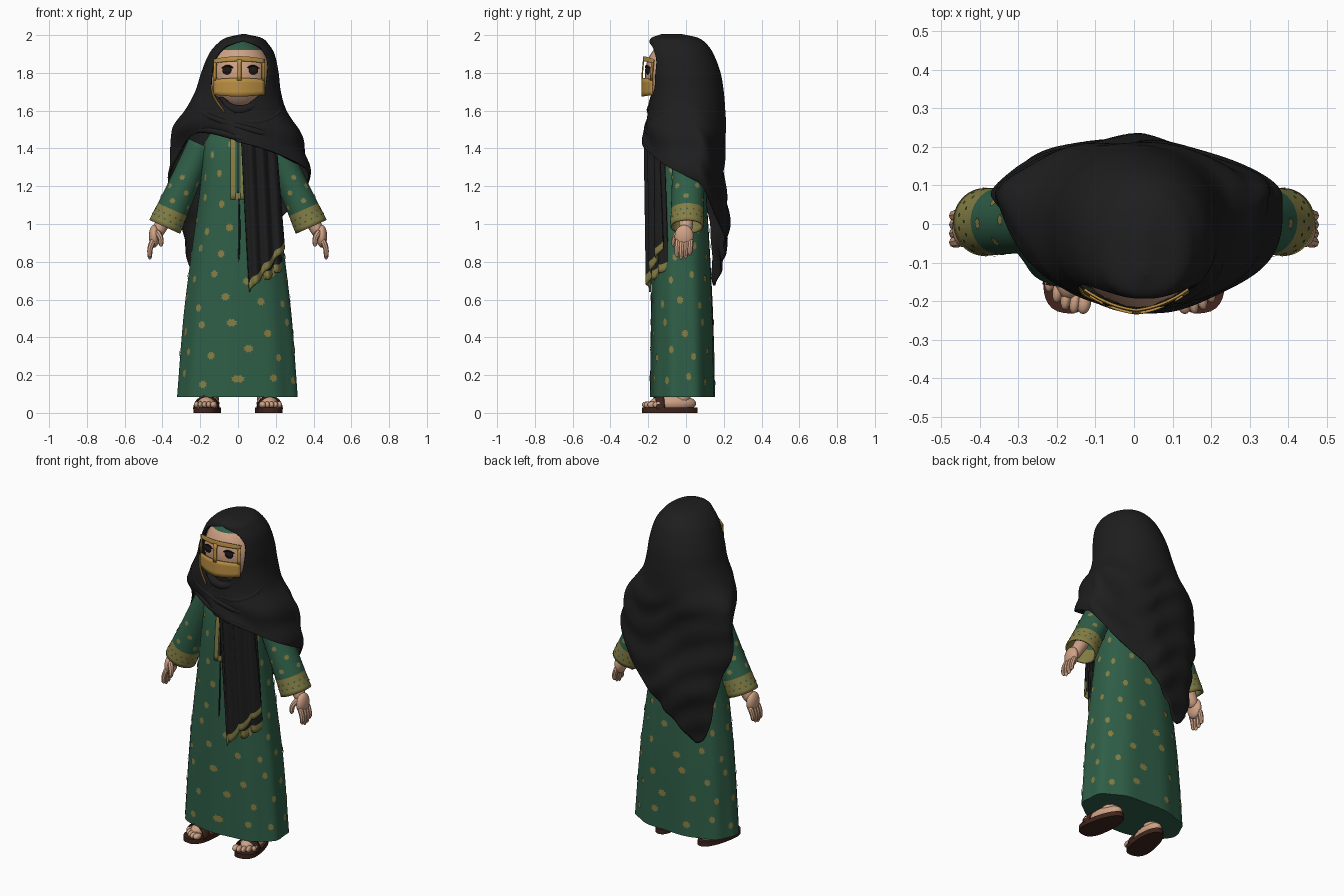
import bpy, bmesh, math
from math import sin, cos, pi, radians
from mathutils import Vector

if "Cube" in bpy.data.objects:
    bpy.data.objects.remove(bpy.data.objects["Cube"])


def material(name, *rgb):
    m = bpy.data.materials.new(name)
    m.use_nodes = True
    m.diffuse_color = (*rgb, 1)
    b = m.node_tree.nodes["Principled BSDF"]
    b.inputs["Base Color"].default_value = (*rgb, 1)
    b.inputs["Roughness"].default_value = 0.8
    return m


GREEN = material("robe green", 0.028, 0.112, 0.063)
OLIVE = material("olive gold trim", 0.235, 0.21, 0.058)
GOLD = material("mask gold", 0.5, 0.28, 0.055)
BLACK = material("veil black", 0.013, 0.013, 0.013)
SKIN = material("skin", 0.62, 0.36, 0.235)
BROWN = material("sandal brown", 0.05, 0.018, 0.012)
DARK = material("eye dark", 0.012, 0.009, 0.008)


def finish(name, bm, mats, thick=0):
    bmesh.ops.remove_doubles(bm, verts=bm.verts, dist=1e-5)
    bmesh.ops.recalc_face_normals(bm, faces=bm.faces)
    me = bpy.data.meshes.new(name)
    bm.to_mesh(me)
    bm.free()
    ob = bpy.data.objects.new(name, me)
    bpy.context.collection.objects.link(ob)
    for m in mats:
        me.materials.append(m)
    bpy.ops.object.select_all(action='DESELECT')
    ob.select_set(True)
    bpy.context.view_layer.objects.active = ob
    bpy.ops.object.shade_smooth_by_angle(angle=radians(40))
    if thick:
        mod = ob.modifiers.new("thickness", 'SOLIDIFY')
        mod.thickness, mod.offset = thick, 0
    return ob


def grid(name, f, nu, nv, mats, wrap=True, rule=None, caps=(), thick=0):
    """Surface f(u, v); rule(u, v) gives the material index."""
    bm = bmesh.new()
    n = nu if wrap else nu + 1
    rows = [[bm.verts.new(f(i / nu, j / nv)) for i in range(n)] for j in range(nv + 1)]
    for j in range(nv):
        for i in range(nu):
            k = (i + 1) % n
            fc = bm.faces.new((rows[j][i], rows[j][k], rows[j + 1][k], rows[j + 1][i]))
            if rule:
                fc.material_index = rule((i + .5) / nu, (j + .5) / nv)
    for c in caps:
        bm.faces.new(rows[c])
    return finish(name, bm, mats, thick)


def spline(tab, t):
    """Smooth interpolation of rows keyed by their first, rising value."""
    t = min(max(t, tab[0][0]), tab[-1][0])
    n = len(tab)
    i = max(k for k in range(n - 1) if tab[k][0] <= t)
    h = tab[i + 1][0] - tab[i][0]
    s = (t - tab[i][0]) / h

    def slope(k, c):
        a, b = tab[max(k - 1, 0)], tab[min(k + 1, n - 1)]
        return (b[c] - a[c]) / (b[0] - a[0]) * h
    return [(2*s**3 - 3*s*s + 1) * tab[i][c] + (3*s*s - 2*s**3) * tab[i + 1][c]
            + (s**3 - 2*s*s + s) * slope(i, c) + (s**3 - s*s) * slope(i + 1, c)
            for c in range(1, len(tab[0]))]


def tube(name, pts, r0, r1, mat, nv=14, sides=12):
    tab = [(k, *p) for k, p in enumerate(pts)]
    m = len(pts) - 1

    def f(u, v):
        c = Vector(spline(tab, v * m))
        d = Vector(spline(tab, v * m + .02)) - Vector(spline(tab, v * m - .02))
        a = d.cross(Vector((0, 1, 0.01))).normalized()
        b = d.cross(a).normalized()
        r = (r0 + (r1 - r0) * v) * max(.05, (1 - abs(2 * v - 1) ** 6)) ** .5
        return c + r * (cos(2 * pi * u) * a + sin(2 * pi * u) * b)
    return grid(name, f, sides, nv, [mat], caps=(0, -1))


def ball(name, loc, scale, mats, turn=0, rule=None):
    def f(u, v):
        a, b = 2 * pi * u, pi * (.01 + .98 * v)
        x, y, z = scale[0]*sin(b)*cos(a), scale[1]*sin(b)*sin(a), scale[2]*cos(b)
        return (loc[0] + x*cos(turn) - y*sin(turn), loc[1] + x*sin(turn) + y*cos(turn), loc[2] + z)
    return grid(name, f, 28, 24, mats, rule=rule, caps=(0, -1))


def spow(x, p):
    return math.copysign(abs(x) ** p, x)


# Robe: height, half width, front, back
ROBE = [(.085, .32, -.19, .155), (.5, .288, -.185, .145), (.8, .252, -.18, .13), (1.1, .212, -.17, .112),
        (1.3, .19, -.16, .1), (1.42, .18, -.14, .09), (1.52, .12, -.09, .07), (1.6, .06, -.06, .05)]


def robe(a, z, off=0):
    rx, yf, yb = spline(ROBE, z)
    k = 1 + .02 * max(0, 1 - z / 1.2) * cos(9 * a + 1) - .01 * max(0, 1 - z)
    rx, ry = rx * k + off, (yb - yf) / 2 * k + off
    return Vector((rx * spow(sin(a), .85), (yf + yb) / 2 - ry * spow(cos(a), .85), z))


grid("robe", lambda u, v: robe(2 * pi * u, .085 + 1.43 * v), 108, 40, [GREEN], caps=(0, -1))


def motifs(name, surf, spots, da, dv, mat=OLIVE):
    """Small star-shaped plates that follow a surface."""
    bm = bmesh.new()
    for a, v in spots:
        pts = []
        for k in range(16):
            r = 1 if k % 2 else .7
            t = 2 * pi * k / 16
            pts.append(bm.verts.new(surf(a + da * r * cos(t), v + dv * r * sin(t))))
        bm.faces.new(pts)
    return finish(name, bm, [mat])


motifs("robe_motifs", lambda a, z: robe(a, z, .004),
       [(2 * pi * (i + .5 * (j % 2)) / 11 + .15 * sin(5 * j), .18 + .135 * j + .03 * sin(3 * i + j))
        for j in range(10) for i in range(11)], .085, .023)


# Neck placket with its cord
def placket(name, x0, x1, z0, z1, mat, off=.005):
    def f(u, v):
        x, z = x0 + (x1 - x0) * u, z0 + (z1 - z0) * v
        a = math.asin(spow(x / spline(ROBE, z)[0], 1 / .85))
        return robe(a, z, off)
    return grid(name, f, 4, 12, [mat], wrap=False, thick=.004)


placket("placket_left", .012, .036, 1.13, 1.46, OLIVE)
placket("placket_right", -.038, -.012, 1.13, 1.46, OLIVE)
placket("placket_base", -.012, .012, 1.13, 1.165, OLIVE)
placket("placket_slit", -.003, .003, 1.165, 1.46, DARK)
tube("cord", [(.005, -.178, 1.14), (.008, -.187, .97), (.004, -.19, .8)], .004, .005, BLACK, sides=6)

# Sleeves, hands and sandalled feet
for s, side in ((1, "left"), (-1, "right")):
    def sleeve(a, v, off=0):
        top, end = Vector((.192, .015, 1.42)), Vector((.388, .005, .985))
        d = (end - top).normalized()
        p = Vector((-d.z, 0, d.x))
        r = .072 + .014 * v * v
        q = top.lerp(end, v) + (r + off) * cos(a) * p + (r * (1.18 - .2 * v) + off) * sin(a) * Vector((0, 1, 0))
        return Vector((q.x * s, q.y, q.z))
    grid(side + "_sleeve", lambda u, v: sleeve(2 * pi * u, v), 36, 24, [GREEN, OLIVE],
         rule=lambda u, v: int(v > .79), thick=.008)
    motifs(side + "_sleeve_motifs", lambda a, v: sleeve(a, v, .007),
           [(1.25 * i + .6 * j, .42 + .14 * j) for i in range(5) for j in range(3)], .2, .035)
    motifs(side + "_cuff_dots", lambda a, v: sleeve(a, v, .007),
           [(2 * pi * (i + .5 * j) / 16, .86 + .06 * j) for i in range(16) for j in range(2)], .07, .013, GREEN)
    tube(side + "_forearm", [(.3*s, 0, 1.16), (.39*s, 0, 1.02), (.438*s, -.005, .93)], .045, .032, SKIN)
    ball(side + "_palm", (.444*s, -.01, .935), (.028, .05, .06), [SKIN])
    for k in range(4):
        y = -.043 + .023 * k
        drop = (.012, 0, .006, .022)[k]
        tube(side + "_finger", [(.447*s, y, .92), (.465*s, y - .004, .87), (.467*s, y - .006, .812 + drop)],
             .017, .012, SKIN, sides=8)
    tube(side + "_thumb", [(.432*s, -.035, .965), (.41*s, -.06, .925), (.408*s, -.066, .88)],
         .018, .012, SKIN, sides=8)

    t = .15 * s

    def foot(x, y, z):
        return Vector((.158*s + x*cos(t) - y*sin(t), -.085 + x*sin(t) + y*cos(t), z))

    def sole(u, v):
        a = 2 * pi * u
        w = .067 - .014 * sin(a)
        return foot(w * spow(cos(a), .8), .148 * spow(sin(a), .85), .028 * v)
    grid(side + "_sole", sole, 36, 2, [BROWN], caps=(0, -1))
    ball(side + "_foot", foot(0, .015, .05), (.055, .125, .047), [SKIN], t)
    tube(side + "_ankle", [foot(0, .065, .04), foot(0, .06, .11), foot(0, .05, .2)], .047, .05, SKIN)
    for k in range(5):
        ball(side + "_toe", foot(s * (-.046 + .024 * k), -.118 + .0045 * (k - .8) ** 2, .043),
             (.018 if k == 0 else .0135, .028, .018), [SKIN], t)
    grid(side + "_strap", lambda u, v: foot(.064 * cos(pi * u), -.06 + .045 * (v - .5), .02 + .068 * sin(pi * u)),
         18, 3, [BROWN], wrap=False, thick=.008)

# Head with under-scarf, eyes and lashes
ball("head", (.01, -.055, 1.79), (.163, .163, .188), [SKIN, GREEN],
     rule=lambda u, v: int(v < .25))
for s, side in ((1, "left"), (-1, "right")):
    ball(side + "_eye", (.012 + .068 * s, -.202, 1.813), (.027, .012, .022), [DARK])
    tube(side + "_lash", [(.012 + .036*s, -.214, 1.826), (.012 + .068*s, -.208, 1.838), (.012 + .1*s, -.191, 1.824)],
         .005, .005, DARK, sides=6)


# Face mask made of curved strips
def strip(name, x0, x1, z0, z1, arch0=0, arch1=0):
    def f(u, v):
        x = x0 + (x1 - x0) * u
        bow = 1 - (x / .135) ** 2
        z = z0 + arch0 * bow + (z1 + arch1 * bow - z0 - arch0 * bow) * v
        return (x + .006, -.232 + .1 * abs(x) + 2.3 * x * x + .1 * max(0, z - 1.8), z)
    return grid(name, f, 16, 4, [GOLD], wrap=False, thick=.006)


strip("mask_lower", -.135, .135, 1.685, 1.765, -.01, .008)
strip("mask_brow_band", -.135, .135, 1.85, 1.872, .012, .016)
strip("mask_nose_bar", -.011, .011, 1.76, 1.87)
strip("mask_left_edge", .12, .135, 1.76, 1.855)
strip("mask_right_edge", -.135, -.12, 1.76, 1.855)

# Veil: height, half width, middle, front, back
VEIL = [(.66, .31, 0, -.15, .172), (.85, .315, 0, -.18, .2), (1.0, .325, 0, -.2, .222), (1.25, .37, .008, -.2, .196),
        (1.4, .348, .003, -.215, .2), (1.5, .332, -.015, -.212, .207), (1.6, .264, -.012, -.196, .203),
        (1.7, .222, 0, -.193, .195), (1.8, .2, .01, -.2, .178), (1.9, .168, .02, -.197, .14),
        (1.95, .132, .025, -.19, .105), (1.982, .09, .03, -.18, .06), (2.0, .012, .03, -.13, -.02)]
# Lower edge of the veil by angle from the front, towards the left
HEM = [(0, 1.435), (30, 1.375), (60, 1.3), (85, 1.235), (106, 1.18), (132, 1.04), (180, .85), (208, .7), (218, .675),
       (232, .75), (250, 1.05), (268, 1.25), (280, 1.31), (298, 1.42), (318, 1.485), (338, 1.475), (360, 1.435)]
# Half width of the face opening by height
OPENING = [(1.585, 0), (1.62, .055), (1.66, .088), (1.7, .135), (1.75, .146), (1.85, .143), (1.9, .122),
           (1.94, .08), (1.968, 0)]


def veil(a, z):
    """Round hood above, shoulders below that are widest towards the back."""
    rx, cx, yf, yb = spline(VEIL, z)
    b = min(1, max(0, (1.64 - z) / .2))
    b = b * b * (3 - 2 * b)
    cy = (yf + yb) / 2 * (1 - b) + .07 * b
    d = b * (.006 * sin(34 * (z + .12 * sin(a) - .13 * cos(a)) + 2 * sin(3 * a)) + .004 * sin(7 * a + 5 * z))
    front, right = cos(a) > 0, sin(a) < 0
    if front:
        p, ry = .8 + (.6 if right else .1) * b, cy - yf
        d += 0 if right else .014 * b * sin(2 * a)
    else:
        p, ry = 1 + (0 if right else .2) * b, yb - cy
    # The sides keep one exponent across the front and back halves
    return Vector((cx + (rx + d) * spow(sin(a), p), cy - (ry + d) * spow(cos(a), p), z))


def veil_sheet(u, v):
    if v > .5:
        low = spline(HEM, 360 * u)[0]
        return veil(2 * pi * u, 1.585 + (low - 1.585) * (2 * v - 1))
    z = 2.0 - .415 * (2 * v) ** 1.5
    w = spline(OPENING, z)[0] if 1.586 < z < 1.968 else 0
    a0 = math.asin(min(1, max(0, w) / spline(VEIL, z)[0]) ** 1.25)
    return veil(a0 + (2 * pi - 2 * a0) * u, z)


grid("veil", veil_sheet, 144, 100, [BLACK], wrap=False, caps=(0,), thick=.01)


# Soft folds lying on the veil, given by angle and height
def fold(name, path, r):
    pts = [Vector((.955, .955, 1)) * veil(radians(a), z) for a, z in path]
    tube(name, pts, r, r, BLACK, 36)


fold("neck_fold", [(-75, 1.67), (-45, 1.6), (-10, 1.535), (25, 1.48), (70, 1.43)], .018)
fold("shoulder_fold", [(75, 1.64), (50, 1.58), (20, 1.54), (-15, 1.56)], .018)
fold("chest_fold", [(-70, 1.47), (-38, 1.5), (0, 1.46), (30, 1.4), (68, 1.31)], .018)
tube("chin_fold", [(-.1, -.15, 1.67), (-.05, -.175, 1.62), (.01, -.185, 1.605), (.07, -.175, 1.62), (.12, -.15, 1.67)],
     .024, .024, BLACK, 24)
tube("hood_edge_trim", [(-.142, -.165, 1.74), (-.125, -.185, 1.67), (-.07, -.207, 1.59)], .005, .005, GOLD, sides=6)


# Hanging pleated ends with a gold border
def hanging_end(name, top, bottom, lows, y0, pleats):
    def f(u, v):
        low = lows[0] + (lows[1] - lows[0]) * u + .007 * sin(pleats * 2 * pi * u)
        x0, x1 = (top[k] + (bottom[k] - top[k]) * v for k in (0, 1))
        y = y0 + .07 * u * u + .011 * sin(pleats * 2 * pi * u + v) + .012 * v
        return (x0 + (x1 - x0) * u, y, 1.43 + (low - 1.43) * v)
    return grid(name, f, 48, 32, [BLACK, OLIVE], wrap=False, rule=lambda u, v: int(v > .935), thick=.01)


hanging_end("front_veil_end", (.02, .2), (.06, .245), (.64, .87), -.212, 3)
hanging_end("rear_veil_end", (.1, .2), (.13, .23), (.69, .76), -.185, 2)
